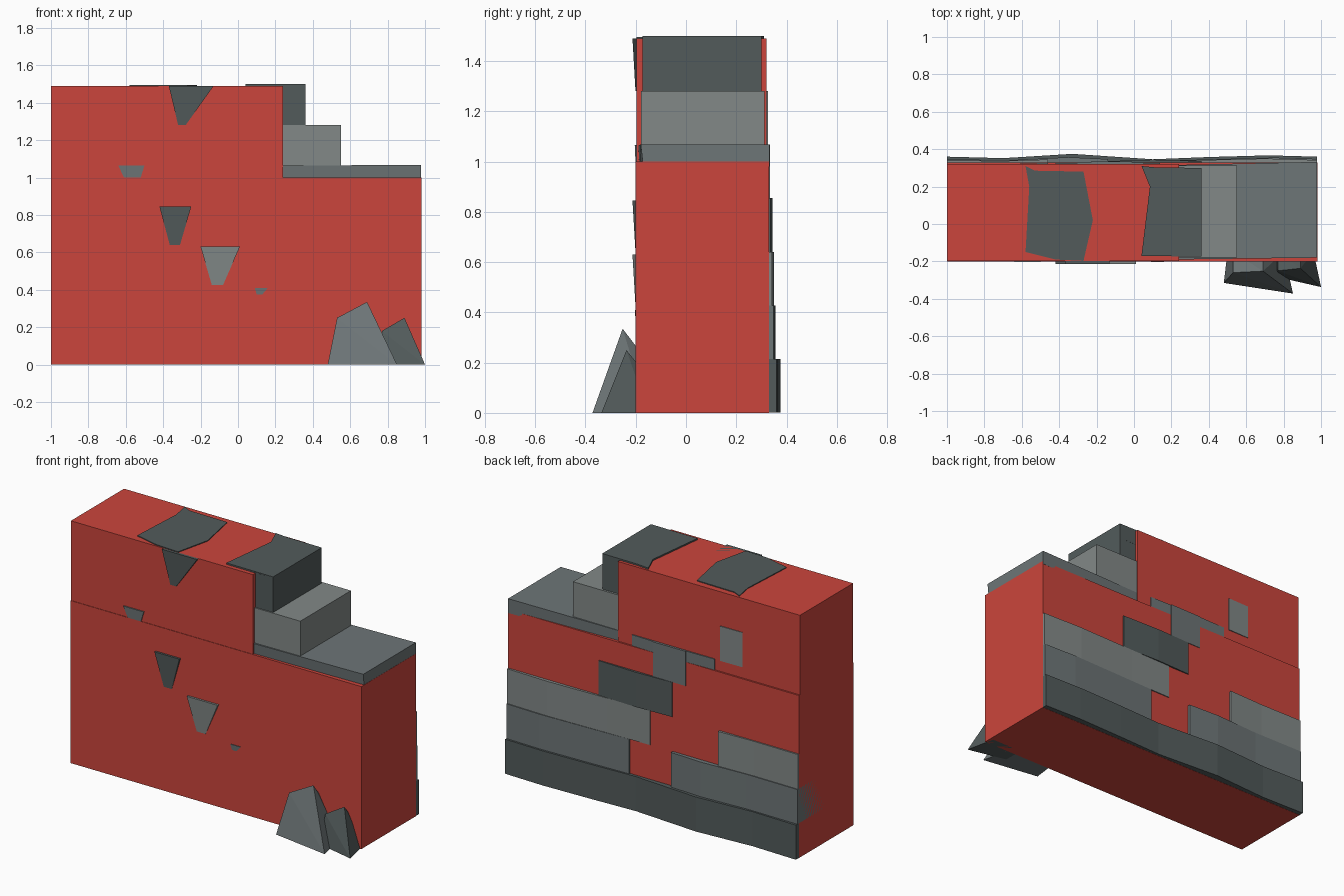
import bpy, bmesh

if "Cube" in bpy.data.objects:
    bpy.data.objects.remove(bpy.data.objects["Cube"])


def mat(name, r, g, b):
    m = bpy.data.materials.new(name)
    m.diffuse_color = (r, g, b, 1)
    m.use_nodes = True
    m.node_tree.nodes["Principled BSDF"].inputs["Base Color"].default_value = m.diffuse_color
    return m


RED = mat("red", 0.6, 0.06, 0.045)
DARK = mat("dark_stone", 0.085, 0.105, 0.105)
MID = mat("mid_stone", 0.155, 0.18, 0.185)
LIGHT = mat("light_stone", 0.225, 0.25, 0.245)


def finish(name, bm, material):
    bmesh.ops.recalc_face_normals(bm, faces=bm.faces)
    me = bpy.data.meshes.new(name)
    bm.to_mesh(me)
    bm.free()
    me.materials.append(material)
    ob = bpy.data.objects.new(name, me)
    bpy.context.collection.objects.link(ob)


def loft(name, low, high, material):
    """Closed solid between two matching outlines."""
    bm = bmesh.new()
    a = [bm.verts.new(p) for p in low]
    b = [bm.verts.new(p) for p in high]
    n = len(a)
    bm.faces.new(a)
    bm.faces.new(b)
    for i in range(n):
        j = (i + 1) % n
        bm.faces.new((a[i], a[j], b[j], b[i]))
    finish(name, bm, material)


def prism(name, outline, z0, z1, material):
    loft(name, [(x, y, z0) for x, y in outline], [(x, y, z1) for x, y in outline], material)


def box(name, x0, x1, y0, y1, z0, z1, material):
    prism(name, [(x0, y0), (x1, y0), (x1, y1), (x0, y1)], z0, z1, material)


def hull(name, points, material):
    bm = bmesh.new()
    for p in points:
        bm.verts.new(p)
    bmesh.ops.convex_hull(bm, input=bm.verts)
    finish(name, bm, material)


# Red wall body
box("lower_wall", -1, 0.98, -0.2, 0.33, 0, 1, RED)
box("upper_wall", -1, 0.24, -0.197, 0.32, 1, 1.49, RED)

# Stone courses: wavy back edge per run, broken where the red shows through
E = 0.979
courses = [
    (0, DARK, [[(-1, .36), (-.7, .352), (-.33, .375), (.1, .346), (.4, .358), (.72, .367), (E, .36)]]),
    (1, MID, [[(-1, .345), (-.65, .342), (-.35, .357), (-.14, .347)],
              [(.15, .338), (.45, .347), (.75, .355), (E, .348)]]),
    (2, LIGHT, [[(-1, .34), (-.7, .337), (-.46, .345)],
                [(.01, .335), (.3, .34), (.7, .35), (E, .342)]]),
    (3, DARK, [[(-.14, .336), (.1, .344), (.36, .336)]]),
    (4, MID, [[(-.42, .325), (-.23, .329)], [(-.23, .333), (-.01, .335)], [(-.01, .329), (.14, .325)]]),
    (5, LIGHT, [[(-.61, .323), (-.46, .326)]]),
]
H = 0.2135
for row, stone, runs in courses:
    for k, run in enumerate(runs):
        outline = [(run[0][0], 0), (run[-1][0], 0)] + run[::-1]
        prism(f"course_{row}_{k}", outline, max(row * H, 0.001), (row + 1) * H, stone)

# Stepped stones on the right shoulder
loft("step_low",
     [(.2, -.185, .98), (E, -.17, .98), (E, .332, .98), (.2, .31, .98)],
     [(.2, -.19, 1.063), (E, -.18, 1.068), (E, .332, 1.068), (.2, .315, 1.063)], MID)
box("step_middle", .2, .55, -.18, .313, 1.06, 1.28, LIGHT)
box("step_top", .2, .36, -.173, .3, 1.28, 1.493, DARK)

# Stone patches on top of the wall
prism("top_patch_left", [(-.58, -.15), (-.42, -.19), (-.27, -.197), (-.22, .02),
                         (-.27, .28), (-.53, .285), (-.58, .31), (-.56, .2)], 1.4, 1.495, DARK)
prism("top_patch_right", [(.04, -.17), (.36, -.173), (.36, .3), (.12, .302),
                          (.04, .31), (.085, .2)], 1.4, 1.499, DARK)

# Tapered stone noses on the front: top x range, bottom x range, z range
noses = [
    (-.37, -.13, -.32, -.28, 1.28, 1.49, DARK),
    (-.64, -.5, -.61, -.52, 1.0, 1.065, MID),
    (-.42, -.25, -.365, -.31, .64, .845, DARK),
    (-.2, .01, -.14, -.08, .425, .63, LIGHT),
    (.09, .16, .1, .13, .375, .41, MID),
]
for i, (a, b, c, d, z0, z1, stone) in enumerate(noses):
    yt = -.204 if z1 - z0 < .1 else -.213
    loft(f"front_nose_{i}",
         [(c, -.1, z0), (d, -.1, z0), (d, -.201, z0), (c, -.201, z0)],
         [(a, -.1, z1), (b, -.1, z1), (b, yt, z1), (a, yt, z1)], stone)

# Loose rocks at the foot of the wall
hull("large_rock", [(.48, -.315, 0), (.85, -.372, 0), (.53, -.26, .25), (.69, -.252, .335),
                    (.5, -.15, 0), (.53, -.15, .18), (.69, -.15, .2), (.8, -.15, 0)], MID)
hull("small_rock", [(.75, -.28, 0), (1.0, -.337, 0), (.77, -.25, .18), (.89, -.237, .25),
                    (.77, -.15, .1), (.89, -.15, .14), (.75, -.15, 0), (.96, -.15, 0)], DARK)
